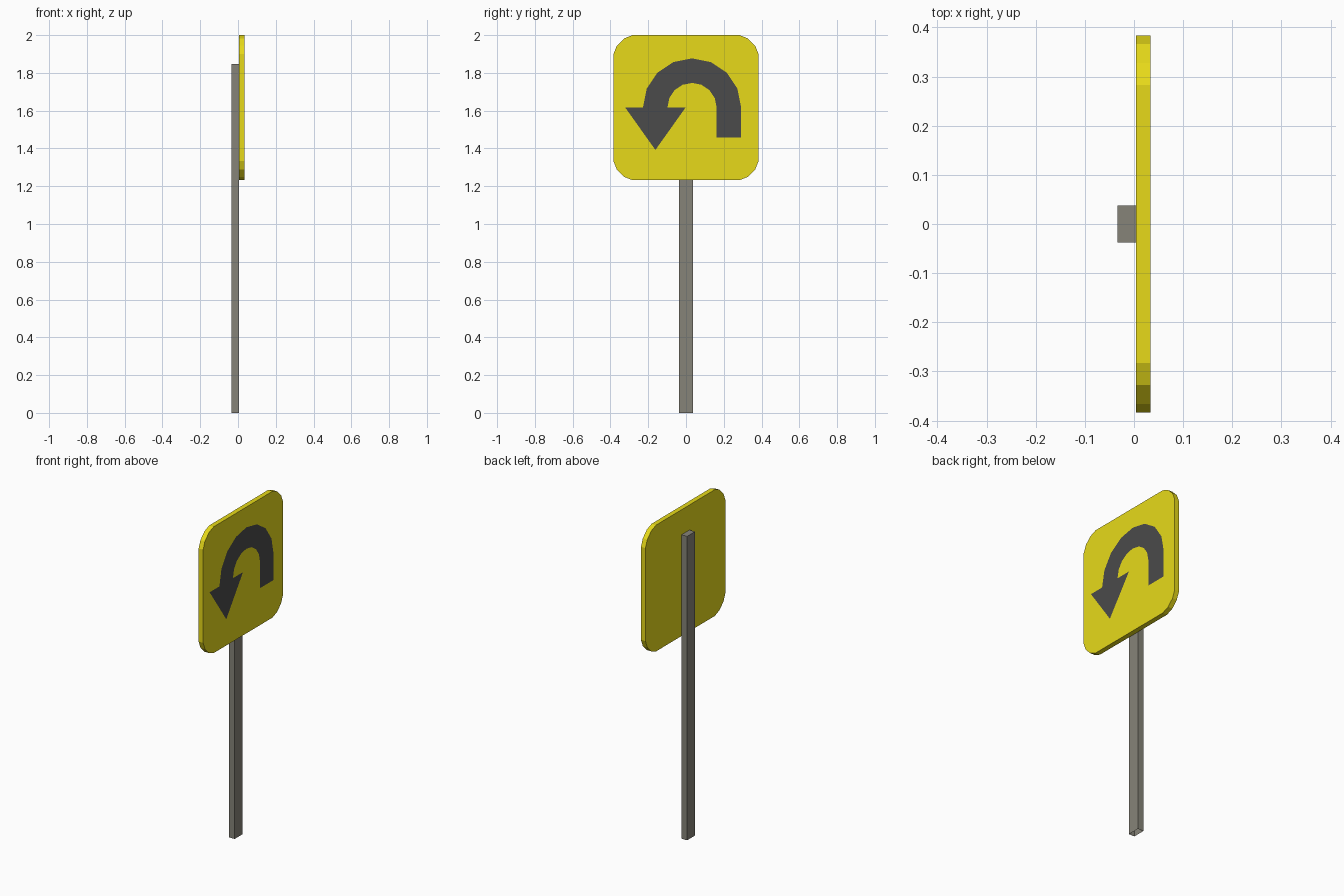
import bpy, bmesh
from math import cos, sin, pi

if "Cube" in bpy.data.objects:
    bpy.data.objects.remove(bpy.data.objects["Cube"])


def material(name, rgb):
    m = bpy.data.materials.new(name)
    m.diffuse_color = (*rgb, 1)
    m.use_nodes = True
    m.node_tree.nodes["Principled BSDF"].inputs["Base Color"].default_value = m.diffuse_color
    return m


def extruded(name, outline, x0, x1, mat):
    """Fill a (y, z) outline facing +x; extrude from x1 back to x0 if they differ."""
    bm = bmesh.new()
    front = [bm.verts.new((x1, y, z)) for y, z in outline]
    bm.faces.new(front)
    if x0 != x1:
        back = [bm.verts.new((x0, y, z)) for y, z in outline]
        bm.faces.new(back[::-1])
        n = len(outline)
        for i in range(n):
            j = (i + 1) % n
            bm.faces.new((front[i], back[i], back[j], front[j]))
    return finish(name, bm, mat)


def finish(name, bm, mat):
    me = bpy.data.meshes.new(name)
    bm.normal_update()
    bm.to_mesh(me)
    bm.free()
    me.materials.append(mat)
    ob = bpy.data.objects.new(name, me)
    bpy.context.collection.objects.link(ob)
    return ob


yellow = material("yellow_paint", (0.8, 0.7, 0.01))
dark = material("dark_paint", (0.07, 0.07, 0.07))
metal = material("post_metal", (0.24, 0.23, 0.19))

# Post: square-cut bar, open underneath
w = 0.038
bm = bmesh.new()
bmesh.ops.create_cube(bm, size=1)
for v in bm.verts:
    v.co = (-0.015 + v.co.x * 0.038, v.co.y * 2 * w, (v.co.z + 0.5) * 1.848)
bm.normal_update()
bmesh.ops.delete(bm, geom=[f for f in bm.faces if f.normal.z < -0.5], context='FACES_ONLY')
finish("post", bm, metal)

# Sign panel: square with three-sided rounded corners
h, zc = 0.384, 1.616
corner = [(0, 0.101), (0.018, 0.056), (0.056, 0.018), (0.101, 0)]
outline = []
for sy, sz in ((1, 1), (-1, 1), (-1, -1), (1, -1)):
    pts = corner if sy * sz > 0 else corner[::-1]
    outline += [(sy * (h - a), zc + sz * (h - b)) for a, b in pts]
extruded("sign_panel", outline, 0.004, 0.034, yellow)

# U-turn arrow: arc band with a straight tail and a triangular head
cy, cz, ro, ri, steps = 0.032, 1.617, 0.26, 0.13, 8
arc = [(cos(pi * i / steps), sin(pi * i / steps)) for i in range(steps + 1)]
arrow = [(cy + ri, 1.457), (cy + ro, 1.457)]
arrow += [(cy + ro * c, cz + ro * s) for c, s in arc]
arrow += [(-0.322, cz), (-0.162, 1.392), (-0.002, cz)]
arrow += [(cy + ri * c, cz + ri * s) for c, s in reversed(arc)]
extruded("u_turn_arrow", arrow, 0.0346, 0.0346, dark)
